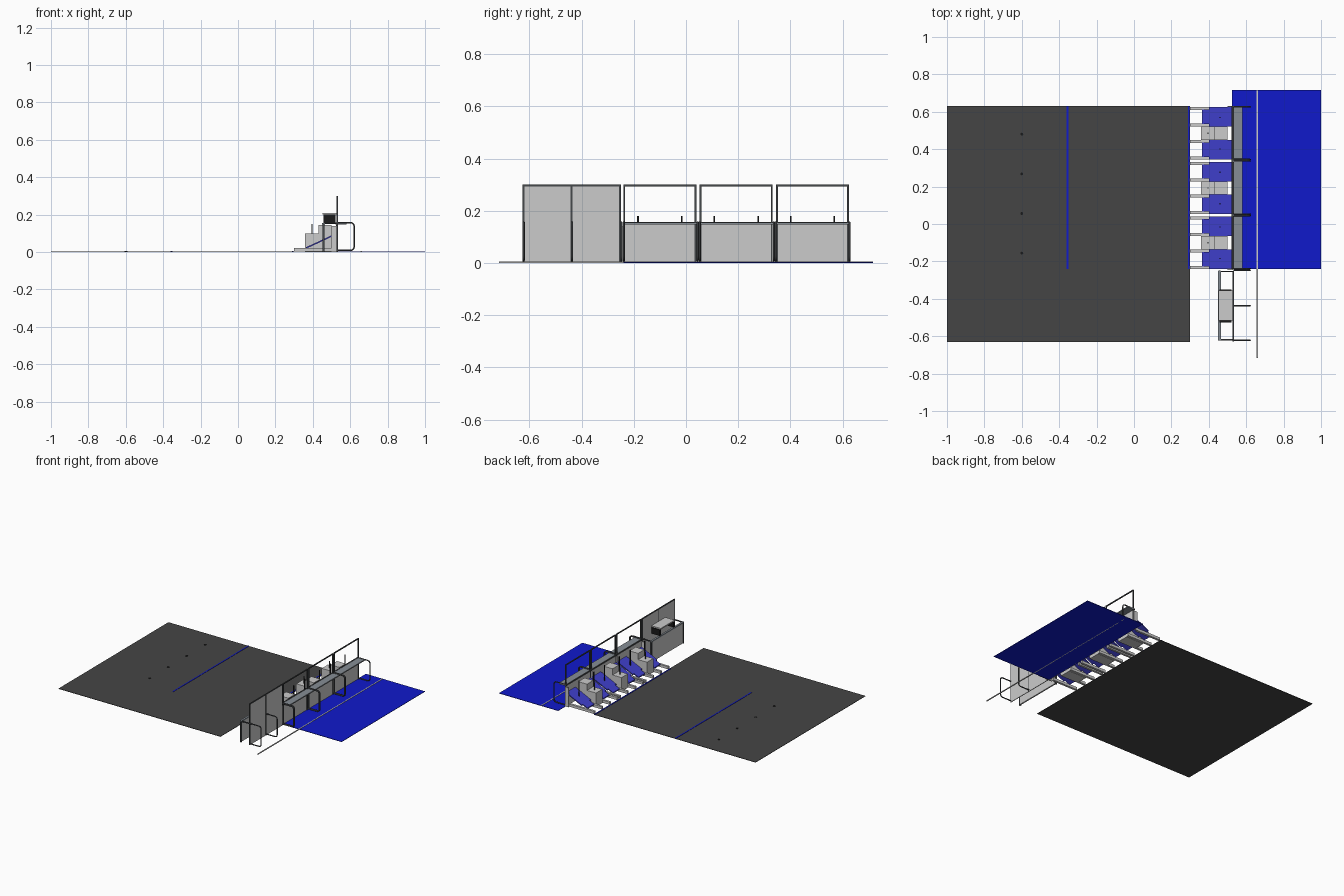
import bpy, math

if "Cube" in bpy.data.objects:
    bpy.data.objects.remove(bpy.data.objects["Cube"])

def mat(name, r, g, b):
    m = bpy.data.materials.new(name)
    m.diffuse_color = (r, g, b, 1)
    m.use_nodes = True
    m.node_tree.nodes["Principled BSDF"].inputs["Base Color"].default_value = m.diffuse_color
    return m

ASPHALT = mat("dark_floor", .06, .06, .06)
BLUE = mat("blue", .005, .01, .6)
PALE = mat("soft_blue", .05, .05, .6)
BLACK = mat("black", .01, .01, .01)
METAL = mat("metal", .06, .065, .07)
STEEL = mat("steel", .24, .27, .3)

def mesh(name, verts, faces, material=None):
    me = bpy.data.meshes.new(name)
    me.from_pydata(verts, [], faces)
    ob = bpy.data.objects.new(name, me)
    bpy.context.collection.objects.link(ob)
    if material:
        me.materials.append(material)
    return ob

def extrude_y(name, profile, y0, y1, material=None):
    """Extrude an x/z profile between two y positions."""
    n = len(profile)
    verts = [(x, y, z) for y in (y0, y1) for x, z in profile]
    faces = [tuple(range(n)), tuple(range(2 * n - 1, n - 1, -1))]
    faces += [(i, i + n, (i + 1) % n + n, (i + 1) % n) for i in range(n)]
    return mesh(name, verts, faces, material)

def box(name, x0, x1, y0, y1, z0, z1, material=None):
    return extrude_y(name, [(x0, z0), (x1, z0), (x1, z1), (x0, z1)], y0, y1, material)

def barrier(name, y):
    """Round-cornered tube loop standing on the blue side."""
    x0, x1, z0, z1, r = .533, .621, .009, .156, .018
    pts = [(x0, z0)]
    for cx, cz, a0 in ((x1 - r, z0 + r, -90), (x1 - r, z1 - r, 0)):
        for k in range(5):
            a = math.radians(a0 + k * 22.5)
            pts.append((cx + r * math.cos(a), cz + r * math.sin(a)))
    pts.append((x0, z1))
    cu = bpy.data.curves.new(name, 'CURVE')
    cu.dimensions = '3D'
    cu.bevel_depth = .004
    cu.bevel_resolution = 2
    cu.use_fill_caps = True
    sp = cu.splines.new('POLY')
    sp.points.add(len(pts) - 1)
    for p, (x, z) in zip(sp.points, pts):
        p.co = (x, y, z, 1)
    cu.materials.append(METAL)
    ob = bpy.data.objects.new(name, cu)
    bpy.context.collection.objects.link(ob)

def frame(name, y0, y1, z1, x=.53, t=.007):
    """Posts and top bar of an upright frame."""
    for tag, a, b in (("near", y0, y0 + t), ("far", y1 - t, y1)):
        box(f"{name}_{tag}_post", x - t / 2, x + t / 2, a, b, 0, z1, METAL)
    box(f"{name}_top_bar", x - t / 2, x + t / 2, y0 + t, y1 - t, z1 - t, z1, METAL)

# floors and markings
box("dark_floor", -1, .3, -.63, .63, 0, .003, ASPHALT)
box("blue_floor", .525, 1, -.24, .717, 0, .003, BLUE)
box("waiting_line", .656, .663, -.717, .717, .0, .005)
box("far_blue_line", -.36, -.351, -.24, .63, .003, .005, BLUE)
box("near_blue_line", .289, .298, -.24, .63, .003, .005, BLUE)
for i in range(4):
    bpy.ops.mesh.primitive_cylinder_add(vertices=12, radius=.008, depth=.005,
                                        location=(-.6, .48 - i * .212, .0035))
    o = bpy.context.object
    o.name = f"floor_spot_{i}"
    o.data.materials.append(BLACK)

# three counter bays
for i in range(3):
    y0 = -.24 + i * .2925
    y1, c = y0 + .28, y0 + .14
    frame(f"bay_frame_{i}", y0, y1, .3)
    box(f"bay_front_panel_{i}", .524, .529, y0, y1, 0, .155)
    # stepped cabinet between the two places
    extrude_y(f"stepped_cabinet_{i}",
              [(.358, 0), (.5, 0), (.5, .145), (.43, .145), (.43, .1), (.358, .1)],
              c - .036, c + .036)
    box(f"cabinet_post_{i}", .392, .398, c - .003, c + .003, .1, .15, METAL)
    for s in (-1, 1):
        # sloping blue slide, floor rails and display stalk
        ym = c + s * .088
        extrude_y(f"blue_slide_{i}_{s}",
                  [(.4, .034), (.524, .092), (.524, .1), (.4, .042)],
                  min(c + s * .036, c + s * .14), max(c + s * .036, c + s * .14), PALE)
        extrude_y(f"slide_lip_{i}_{s}",
                  [(.363, .017), (.4, .034), (.4, .042), (.363, .025)],
                  ym - .038, ym + .038, PALE)
        for e in (-1, 1):
            yr = ym + e * .044
            box(f"floor_rail_{i}_{s}_{e}", .3, .5, yr - .008, yr + .008, .003, .022)
        box(f"display_stalk_{i}_{s}", .457, .463, ym - s * .004 - .003, ym - s * .004 + .003,
            .06, .181, BLACK)

# counter top and end cheeks
box("counter_top", .528, .58, -.24, .63, .148, .156, STEEL)
box("counter_edge", .52, .528, -.24, .63, .148, .158, METAL)
for k, y in enumerate((-.245, .625)):
    box(f"end_cheek_{k}", .5, .53, y, y + .006, 0, .14)

# tall closed booth with low inner panel
frame("booth_frame", -.627, -.25, .3)
box("booth_tall_panel", .527, .532, -.622, -.255, 0, .296)
box("booth_mid_post", .5265, .5335, -.443, -.436, 0, .3, METAL)
box("booth_low_panel", .452, .462, -.622, -.25, .004, .148)
box("booth_low_cap", .45, .464, -.622, -.25, .148, .156, STEEL)
for k, y in enumerate((-.622, -.257)):
    box(f"booth_top_tie_{k}", .462, .53, y, y + .007, .149, .156, METAL)
    box(f"booth_side_post_{k}", .451, .463, y - .002, y + .009, 0, .15, METAL)
box("booth_raised_shelf", .452, .526, -.515, -.355, .2, .209)
for k, y in enumerate((-.516, -.355)):
    box(f"booth_shelf_foot_{k}", .456, .522, y - .01, y + .006, .156, .2, BLACK)

# tube barriers
for k, y in enumerate((-.622, -.437, -.248, -.238, .045, .053, .337, .345, .626)):
    barrier(f"tube_barrier_{k}", y)
